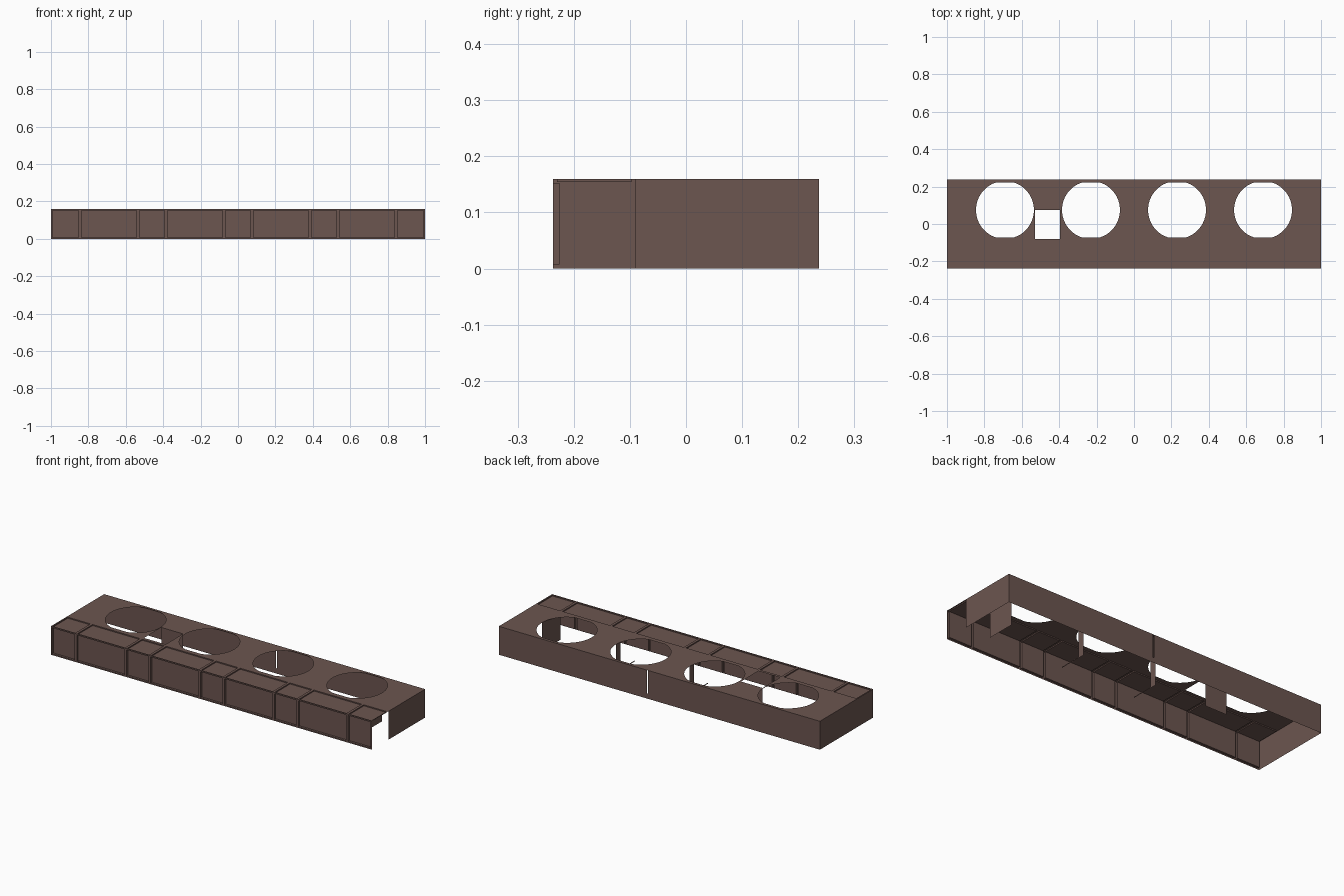
import bpy, bmesh
from math import cos, sin, pi

cube = bpy.data.objects.get("Cube")
if cube:
    bpy.data.objects.remove(cube, do_unlink=True)

brown = bpy.data.materials.new("dark_brown")
brown.use_nodes = True
brown.diffuse_color = (0.15, 0.092, 0.08, 1)
brown.node_tree.nodes["Principled BSDF"].inputs["Base Color"].default_value = brown.diffuse_color

X, Y, H = 1.0, 0.237, 0.16          # half length, half depth, height
SHELF = -0.09                       # back edge of the panelled strip
HOLE_R, HOLE_Y, FLAT = 0.155, 0.075, 0.146
centers = [-0.69, -0.23, 0.23, 0.69]
joints = [-X] + [c + s * HOLE_R for c in centers for s in (-1, 1)] + [X]


def finish(name, bm):
    mesh = bpy.data.meshes.new(name)
    bm.to_mesh(mesh)
    bm.free()
    mesh.materials.append(brown)
    obj = bpy.data.objects.new(name, mesh)
    bpy.context.collection.objects.link(obj)
    return obj


def quad(bm, *points):
    return bm.faces.new([bm.verts.new(p) for p in points])


def wall_x(bm, x0, x1, y, z0=0.0, z1=H):
    """Sheet running along x, facing the back."""
    return quad(bm, (x1, y, z0), (x0, y, z0), (x0, y, z1), (x1, y, z1))


def wall_y(bm, x, y0, y1, z0=0.0, z1=H):
    """Sheet running along y, facing +x."""
    return quad(bm, (x, y0, z0), (x, y1, z0), (x, y1, z1), (x, y0, z1))


# Front and top strips: a row of framed, recessed panels
def panel_row(name, corners, rim, depth):
    bm = bmesh.new()
    for x0, x1 in zip(joints, joints[1:]):
        (ya, za), (yb, zb) = corners
        quad(bm, (x0, ya, za), (x1, ya, za), (x1, yb, zb), (x0, yb, zb))
    bm.normal_update()
    bmesh.ops.inset_individual(bm, faces=bm.faces[:], thickness=rim)
    bmesh.ops.recalc_face_normals(bm, faces=[])
    bm.normal_update()
    inner = [f for f in bm.faces if all(
        not e.is_boundary for e in f.edges)]
    for f in inner:
        shift = f.normal * -depth
        res = bmesh.ops.extrude_discrete_faces(bm, faces=[f])["faces"][0]
        bmesh.ops.translate(bm, verts=res.verts[:], vec=shift)
    bmesh.ops.remove_doubles(bm, verts=bm.verts[:], dist=0.0002)
    return finish(name, bm)


panel_row("front_panels", ((-Y, 0), (-Y, H)), 0.01, 0.012)
panel_row("top_panels", ((-Y, H), (SHELF, H)), 0.01, 0.006)

# Top deck with four flattened round holes and one square hole
bm = bmesh.new()


def loop(points):
    vs = [bm.verts.new((x, y, H)) for x, y in points]
    for a, b in zip(vs, vs[1:] + vs[:1]):
        bm.edges.new((a, b))


def rectangle(x0, x1, y0, y1):
    loop([(x0, y0), (x1, y0), (x1, y1), (x0, y1)])


rectangle(-X, X, SHELF, Y)
rectangle(-0.53, -0.395, -0.08, 0.075)
for c in centers:
    ring = []
    for i in range(48):
        a = 2 * pi * (i + 0.5) / 48
        dy = max(-FLAT, min(FLAT, HOLE_R * sin(a)))
        ring.append((c + HOLE_R * cos(a), HOLE_Y + dy))
    loop(ring)
bmesh.ops.triangle_fill(bm, use_beauty=True, edges=bm.edges[:], normal=(0, 0, 1))
finish("top_deck", bm)

# Back wall with a narrow slit
bm = bmesh.new()
wall_x(bm, -X, 0.07, Y)
wall_x(bm, 0.076, X, Y)
wall_x(bm, 0.07, 0.076, Y, 0, 0.03)
finish("back_wall", bm)

# End walls, the left one open beside the front strip
bm = bmesh.new()
wall_y(bm, X, SHELF, Y)
finish("left_end_wall", bm)
bm = bmesh.new()
wall_y(bm, -X, -Y, Y).normal_flip()
finish("right_end_wall", bm)

# Inner partitions: a full one, two cut back to a post and sill
bm = bmesh.new()
wall_y(bm, 0.846, SHELF, 0.075)
for x in (centers[2] + HOLE_R, centers[1] + HOLE_R):
    wall_y(bm, x, 0.035, 0.075)
    wall_y(bm, x, SHELF, 0.035, 0, 0.006)
finish("partitions", bm)

# Plate behind the square hole
bm = bmesh.new()
wall_x(bm, -0.53, -0.395, 0.076)
finish("square_hole_plate", bm)
